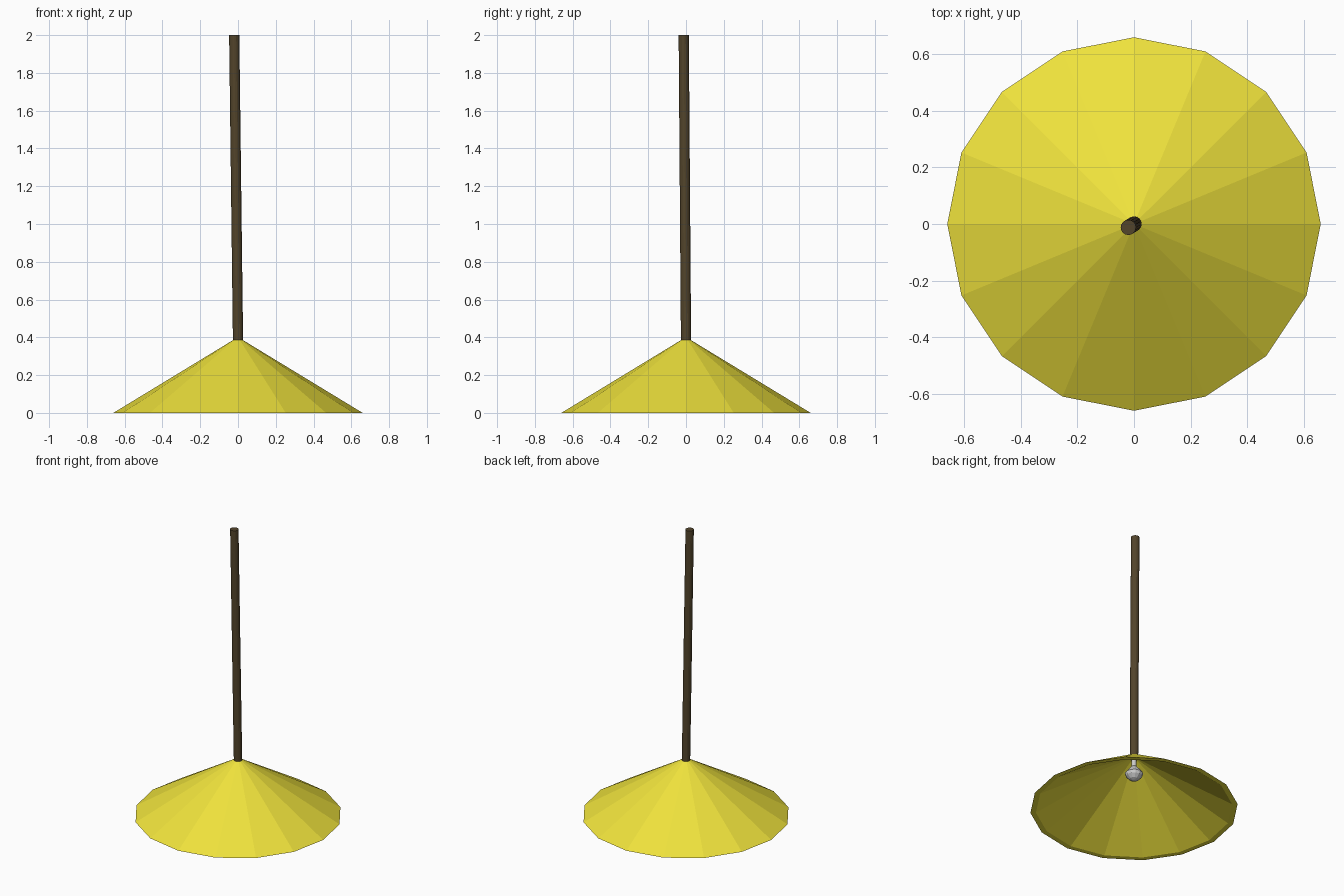
import bpy, bmesh, math

if "Cube" in bpy.data.objects:
    bpy.data.objects.remove(bpy.data.objects["Cube"])


def material(name, color):
    m = bpy.data.materials.new(name)
    m.diffuse_color = (*color, 1)
    m.use_nodes = True
    m.node_tree.nodes["Principled BSDF"].inputs["Base Color"].default_value = m.diffuse_color
    return m


def lathe(name, rings, sides, mat=None, closed=False):
    """Rings are (radius, z, x, y); the ends are capped unless the profile is closed."""
    bm = bmesh.new()
    loops = []
    for r, z, x, y in rings:
        loops.append([bm.verts.new((x + r * math.cos(2 * math.pi * i / sides),
                                    y + r * math.sin(2 * math.pi * i / sides), z))
                      for i in range(sides)])
    for a, b in zip(loops, loops[1:]):
        for i in range(sides):
            j = (i + 1) % sides
            bm.faces.new((a[i], a[j], b[j], b[i]))
    bm.faces.new(loops[0])
    bm.faces.new(loops[-1])
    bmesh.ops.recalc_face_normals(bm, faces=bm.faces)
    me = bpy.data.meshes.new(name)
    bm.to_mesh(me)
    bm.free()
    ob = bpy.data.objects.new(name, me)
    bpy.context.collection.objects.link(ob)
    if mat:
        me.materials.append(mat)
    return ob


yellow = material("yellow_enamel", (0.86, 0.76, 0.045))
brown = material("brown_rod", (0.085, 0.058, 0.024))

# Conical shade: inside surface, flat rim, outside surface
lathe("shade", [(0.025, 0.36, 0, 0), (0.625, 0, 0, 0),
                (0.66, 0, 0, 0), (0.025, 0.386, 0, 0)], 16, yellow)

# Slightly leaning hanging rod
lathe("hanging_rod", [(0.027, 0.383, 0, 0), (0.027, 2.0, -0.02, -0.012)], 16, brown)

# Bulb with its neck under the shade apex
lathe("bulb", [(r, z, 0, 0) for r, z in
               [(0.017, 0.365), (0.017, 0.305), (0.035, 0.285), (0.058, 0.255),
                (0.052, 0.235), (0.03, 0.213), (0.01, 0.205)]], 12)
